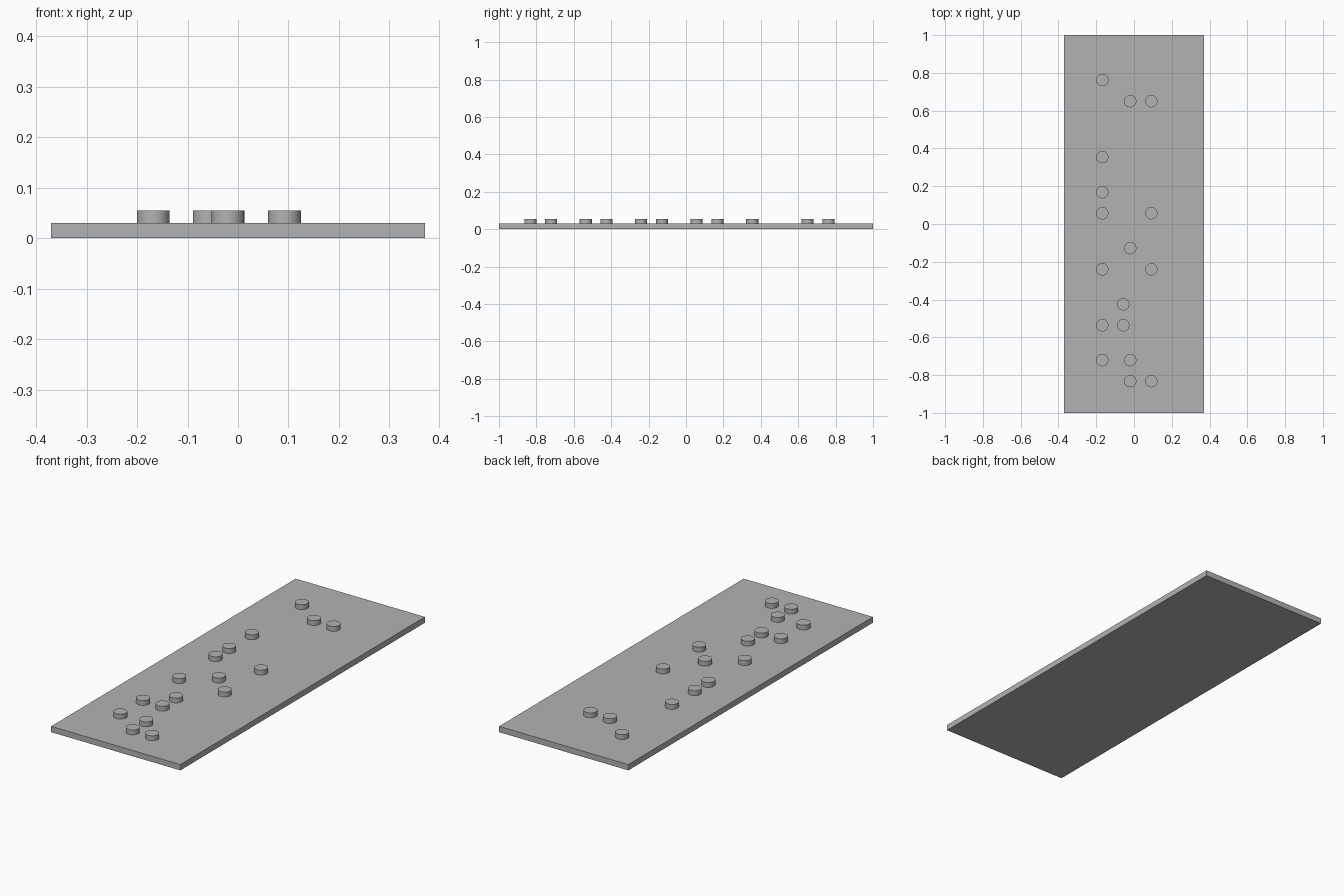
import bpy
import math

if "Cube" in bpy.data.objects:
    bpy.data.objects.remove(bpy.data.objects["Cube"], do_unlink=True)

# One plain grey for every part
grey = bpy.data.materials.new("plain_grey")
grey.use_nodes = True
colour = (0.45, 0.45, 0.45, 1)
grey.diffuse_color = colour
grey.node_tree.nodes["Principled BSDF"].inputs["Base Color"].default_value = colour

PLATE_WIDTH, PLATE_LENGTH, PLATE_HEIGHT = 0.74, 2.0, 0.03
PEG_RADIUS, PEG_TOP = 0.0325, 0.055


def add_plate():
    bpy.ops.mesh.primitive_cube_add(size=1, location=(0, 0, PLATE_HEIGHT / 2))
    plate = bpy.context.object
    plate.name = "base_plate"
    plate.scale = (PLATE_WIDTH, PLATE_LENGTH, PLATE_HEIGHT)
    bpy.ops.object.transform_apply(location=False, rotation=False, scale=True)
    plate.data.materials.append(grey)


def add_peg(x, y, number):
    height = PEG_TOP - PLATE_HEIGHT
    bpy.ops.mesh.primitive_cylinder_add(
        vertices=32, radius=PEG_RADIUS, depth=height,
        location=(x, y, PLATE_HEIGHT + height / 2))
    peg = bpy.context.object
    peg.name = f"peg_{number}"
    peg.data.materials.append(grey)
    bpy.ops.object.shade_smooth_by_angle(angle=math.radians(30))


add_plate()

# Round pegs, listed by column from the right side to the left
peg_columns = {
    -0.168: (0.762, 0.354, 0.168, 0.057, -0.24, -0.536, -0.721),
    -0.057: (-0.425, -0.536),
    -0.02: (0.65, -0.128, -0.721, -0.832),
    0.092: (0.65, 0.057, -0.24, -0.832),
}
pegs = [(x, y) for x, column in peg_columns.items() for y in column]
for number, (x, y) in enumerate(pegs, start=1):
    add_peg(x, y, number)
